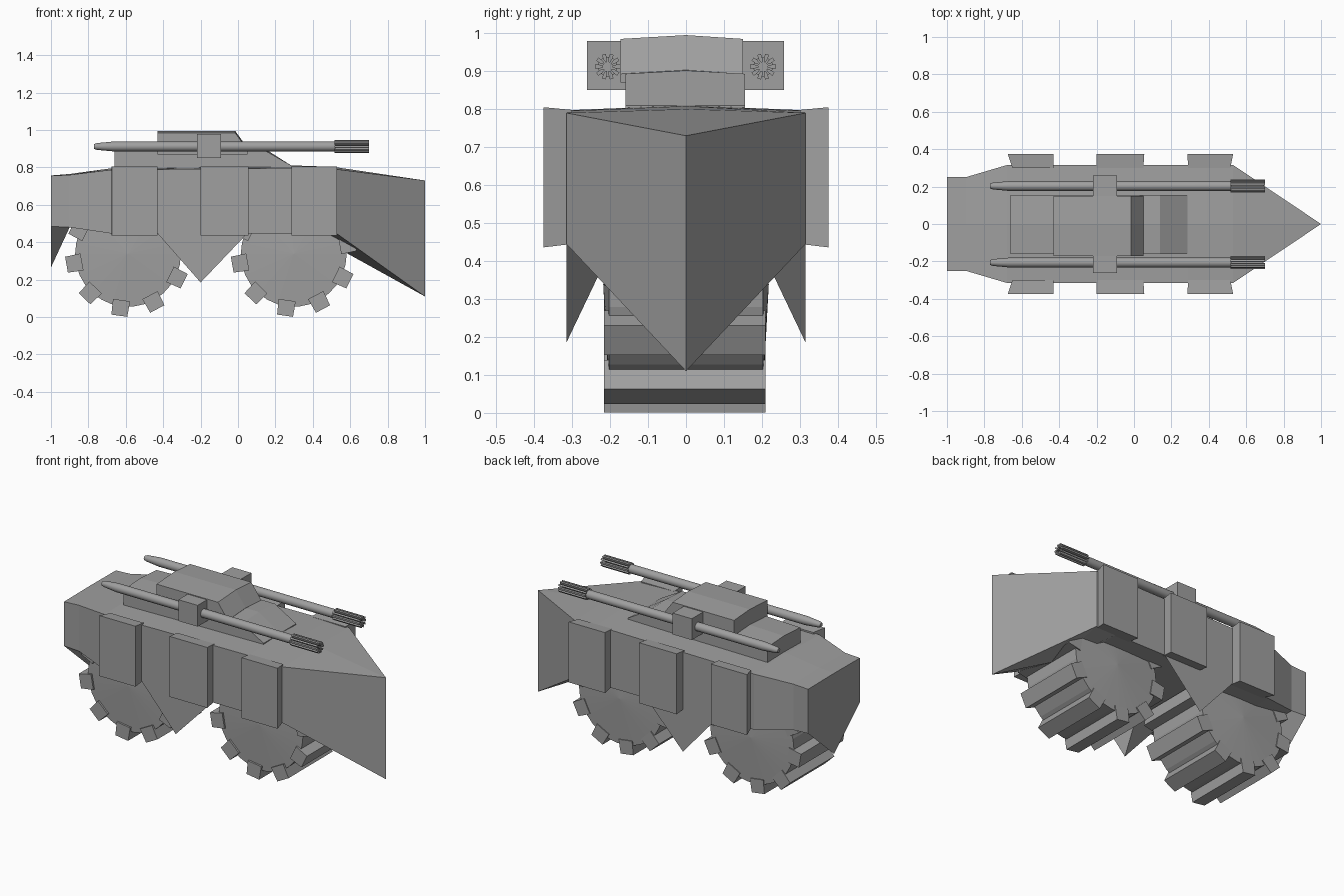
import bpy, bmesh, math
from mathutils import Matrix, Vector

if "Cube" in bpy.data.objects:
    bpy.data.objects.remove(bpy.data.objects["Cube"])

grey = bpy.data.materials.new("armour_grey")
grey.diffuse_color = (0.35, 0.35, 0.35, 1)
grey.use_nodes = True
grey.node_tree.nodes["Principled BSDF"].inputs["Base Color"].default_value = grey.diffuse_color


def finish(name, bm):
    bmesh.ops.remove_doubles(bm, verts=bm.verts, dist=0.0005)
    bmesh.ops.recalc_face_normals(bm, faces=bm.faces)
    mesh = bpy.data.meshes.new(name)
    bm.to_mesh(mesh)
    bm.free()
    mesh.materials.append(grey)
    ob = bpy.data.objects.new(name, mesh)
    bpy.context.collection.objects.link(ob)
    return ob


def loft(name, rings, bm=None):
    """Bridge closed rings of points and cap both ends."""
    own = bm is None
    bm = bm or bmesh.new()
    vs = [[bm.verts.new(p) for p in r] for r in rings]
    n = len(vs[0])
    for a, b in zip(vs, vs[1:]):
        for i in range(n):
            j = (i + 1) % n
            bm.faces.new((a[i], a[j], b[j], b[i]))
    bm.faces.new(vs[0])
    bm.faces.new(vs[-1])
    return finish(name, bm) if own else None


def box(name, x0, x1, y0, y1, z0, z1):
    return loft(name, [[(x, y0, z0), (x, y1, z0), (x, y1, z1), (x, y0, z1)] for x in (x0, x1)])


# Hull: x, half width, side top, centre top, side bottom, keel
stations = [
    (-1.0, .25, .755, .757, .485, .265),
    (-.90, .25, .76, .765, .48, .485),
    (-.68, .315, .787, .795, .447, .447),
    (.29, .315, .797, .81, .445, .445),
    (.39, .315, .795, .808, .445, .445),
    (.53, .315, .79, .80, .445, .37),
    (1.0, 0, .73, .73, .11, .11),
]
loft("hull", [[(x, -w, b), (x, -w, t), (x, 0, c), (x, w, t), (x, w, b), (x, 0, k)]
              for x, w, t, c, b, k in stations])

# Side armour blocks and hanging skirt points
for s, side in ((-1, "near"), (1, "far")):
    for name, i0, i1, o0, o1 in (("rear", -.65, -.43, -.675, -.43),
                                 ("middle", -.2, .05, -.2, .055),
                                 ("front", .29, .515, .285, .53)):
        loft(f"{side}_{name}_armour_block", [
            [(a, s * y, zb), (b, s * y, zb), (b, s * y, zt), (a, s * y, zt)]
            for a, b, y, zb, zt in ((i0, i1, .30, .445, .798), (o0, o1, .375, .436, .805))])
    bm = bmesh.new()
    p = [bm.verts.new(v) for v in ((-.43, s * .315, .447), (.05, s * .315, .447),
                                   (-.2, s * .19, .447), (-.2, s * .315, .185))]
    for f in ((0, 1, 3), (1, 2, 3), (2, 0, 3), (0, 2, 1)):
        bm.faces.new([p[i] for i in f])
    finish(f"{side}_skirt_point", bm)


# Turret tiers: side profile swept across the width with a raised centre line
def tier(name, profile, y0, y1, rise):
    loft(name, [[(x, y, z + (rise if y == 0 and z > .85 else 0)) for x, z in profile]
                for y in (y0, 0, y1)])


tier("turret_base", [(-.66, .78), (-.66, .885), (-.43, .892), (.14, .893), (.285, .81), (.285, .78)],
     -.16, .155, .009)
tier("turret_top", [(-.43, .87), (-.43, .985), (-.015, .985), (.052, .893), (.052, .87)],
     -.172, .15, .01)


# Drum wheels with coned ends and ten lugs
def wheel(name, cx, cz=.338):
    bm = bmesh.new()
    n, r, hw = 30, .283, .203
    rims = []
    for s in (-1, 1):
        rim = [bm.verts.new((cx + r * math.cos(i * math.tau / n), s * hw,
                             cz + r * math.sin(i * math.tau / n))) for i in range(n)]
        hub = bm.verts.new((cx, s * (hw + .015), cz))
        for i in range(n):
            bm.faces.new((rim[i], rim[(i + 1) % n], hub))
        rims.append(rim)
    for i in range(n):
        j = (i + 1) % n
        bm.faces.new((rims[0][i], rims[0][j], rims[1][j], rims[1][i]))
    finish(name, bm)
    bm = bmesh.new()
    for k in range(10):
        a = math.radians(10 + 36 * k)
        u, v = Vector((math.cos(a), 0, math.sin(a))), Vector((-math.sin(a), 0, math.cos(a)))
        c = Vector((cx, 0, cz))
        loft("", [[c + u * rr + v * t + Vector((0, y, 0))
                   for rr, t in ((.25, -.046), (.334, -.043), (.334, .043), (.25, .046))]
                  for y in (-.216, .21)], bm)
    finish(name + "_lugs", bm)


wheel("rear_wheel", -.588)
wheel("front_wheel", .298)

# Guns: turned barrel, mount box and a ring of muzzle fins
for y, side in ((-.206, "near"), (.203, "far")):
    cz = .912
    rings = [[(x, y + r * math.cos(i * math.tau / 16), cz + r * math.sin(i * math.tau / 16))
              for i in range(16)]
             for x, r in ((-.77, .013), (-.755, .018), (-.67, .026), (.52, .026))]
    barrel = loft(f"{side}_gun_barrel", rings)
    bpy.context.view_layer.objects.active = barrel
    barrel.select_set(True)
    bpy.ops.object.shade_smooth_by_angle(angle=math.radians(35))
    barrel.select_set(False)
    bm = bmesh.new()
    for k in range(10):
        rot = Matrix.Rotation(k * math.tau / 10, 3, 'X')
        loft("", [[rot @ Vector((0, a, b)) + Vector((x, y, cz))
                   for a, b in ((.012, -.002), (.022, -.005), (.034, -.005),
                                (.034, .005), (.022, .005), (.012, .002))]
                  for x in (.515, .70)], bm)
    finish(f"{side}_muzzle_fins", bm)
    box(f"{side}_gun_mount", -.22, -.09, y - .055, y + .055, .85, .98)
